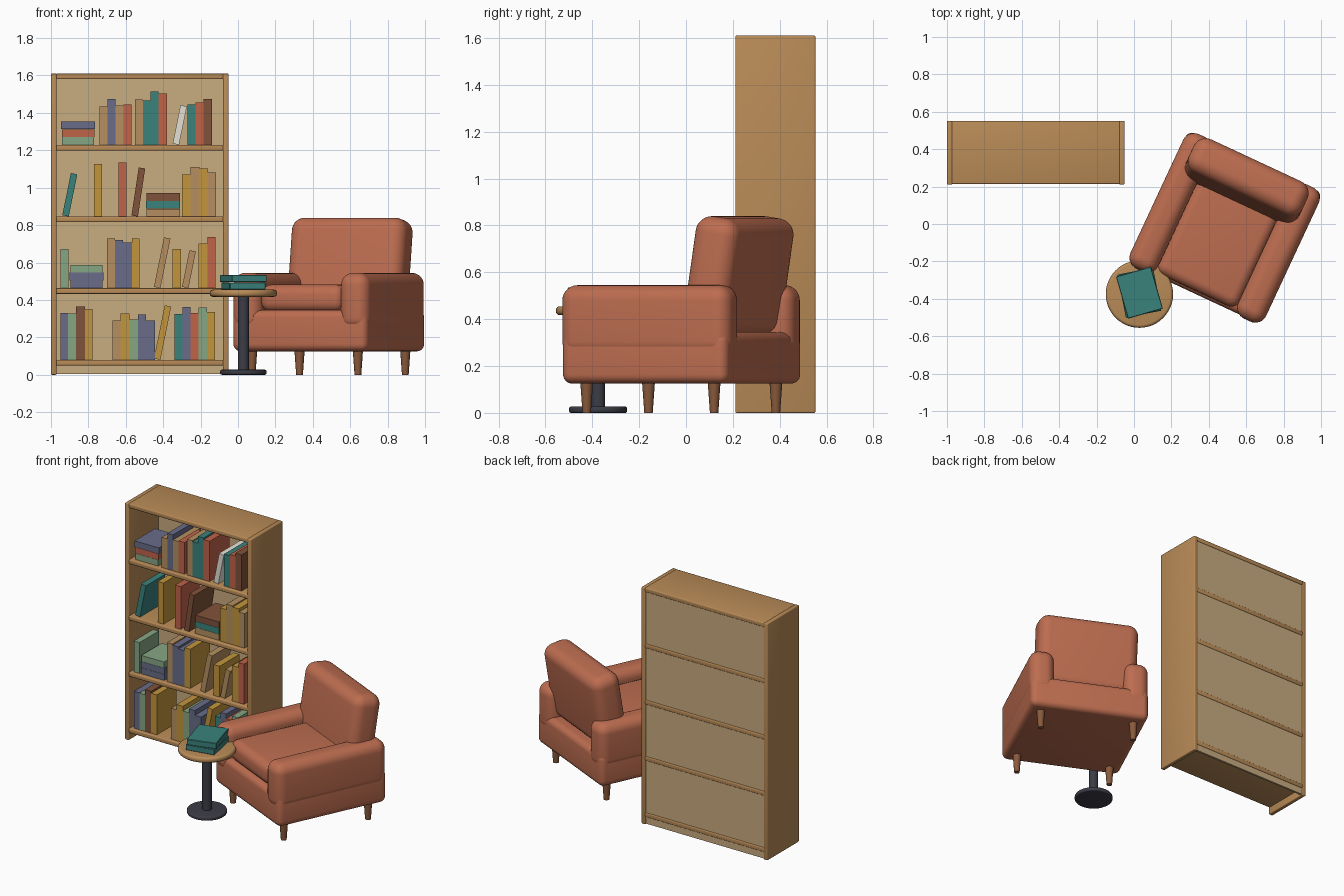
import bpy, bmesh, math, random
from mathutils import Matrix, Vector

if "Cube" in bpy.data.objects:
    bpy.data.objects.remove(bpy.data.objects["Cube"])

random.seed(4)
HEX = dict(wood='b98b57', panel='c9ac80', chair='bd6d50', leg='8a5a3c', metal='3c3c46',
           teal='3a827c', blue='686c88', tan='b58f60', red='c06349', brown='80523a',
           yellow='c2953c', green='86a684', white='e4e0d6')
MATS = {}


def mat(key):
    if key not in MATS:
        m = bpy.data.materials.new(key)
        rgb = [int(HEX[key][i:i + 2], 16) / 255 for i in (0, 2, 4)]
        m.diffuse_color = [((c + .055) / 1.055) ** 2.4 for c in rgb] + [1]
        m.use_nodes = True
        m.node_tree.nodes["Principled BSDF"].inputs["Base Color"].default_value = m.diffuse_color
        MATS[key] = m
    return MATS[key]


def finish(name, bm, colour, matrix, smooth):
    me = bpy.data.meshes.new(name)
    bm.to_mesh(me)
    bm.free()
    me.materials.append(mat(colour))
    ob = bpy.data.objects.new(name, me)
    bpy.context.collection.objects.link(ob)
    ob.matrix_world = matrix
    if smooth:
        bpy.ops.object.select_all(action='DESELECT')
        ob.select_set(True)
        bpy.context.view_layer.objects.active = ob
        bpy.ops.object.shade_smooth_by_angle(angle=math.radians(35))
    return ob


def box(name, lo, hi, colour, bevel=0, segs=3, matrix=Matrix()):
    """Box between two corners with rounded edges."""
    lo, hi = Vector(lo), Vector(hi)
    bm = bmesh.new()
    bmesh.ops.create_cube(bm, size=1)
    for v in bm.verts:
        v.co = Vector(a * b for a, b in zip(v.co, hi - lo)) + (lo + hi) / 2
    if bevel:
        bmesh.ops.bevel(bm, geom=bm.edges[:], offset=bevel, segments=segs,
                        profile=.5, affect='EDGES', clamp_overlap=True)
    return finish(name, bm, colour, matrix, bevel > 0)


def cone(name, x, y, z0, z1, r0, r1, colour, bevel=0, segs=48, matrix=Matrix()):
    """Upright disc, post or tapered leg."""
    bm = bmesh.new()
    bmesh.ops.create_cone(bm, cap_ends=True, segments=segs, radius1=r0, radius2=r1,
                          depth=z1 - z0, matrix=Matrix.Translation((x, y, (z0 + z1) / 2)))
    if bevel:
        rims = [e for e in bm.edges if abs(e.verts[0].co.z - e.verts[1].co.z) < 1e-5]
        bmesh.ops.bevel(bm, geom=rims, offset=bevel, segments=4, profile=.5, affect='EDGES')
    return finish(name, bm, colour, matrix, True)


def book_row(shelf, x, height, colours, lean=0):
    """Upright books side by side, each standing on its lower right edge."""
    for colour in colours.split():
        w = .035 if lean else random.uniform(.041, .047)
        h = height if lean or ' ' not in colours else height + random.uniform(-.025, .025)
        m = Matrix.Translation((x + w, 0, SHELVES[shelf])) @ Matrix.Rotation(lean, 4, 'Y')
        box('book', (-w, .237, 0), (0, .237 + random.uniform(.2, .24), h), colour, 0, 1, m)
        x += w


def book_stack(shelf, x, colours):
    for i, colour in enumerate(colours.split()):
        z = SHELVES[shelf] + i * .042
        w = .088 + random.uniform(-.003, .003)
        box('stacked_book', (x - w, .24, z), (x + w, .46, z + .041), colour)


# Bookcase: sides, top, shelves and a thin back
for name, x in (('left', -1), ('right', -.08)):
    box('bookcase_side_' + name, (x, .211, 0), (x + .03, .552, 1.61), 'wood', .006)
SHELVES = [.08 + .383 * i for i in range(4)]
for z in SHELVES + [1.61]:
    box('bookcase_top' if z > 1.5 else 'shelf', (-.975, .214, z - .03), (-.075, .551, z), 'wood', .006)
box('bookcase_back', (-.972, .532, .005), (-.078, .546, 1.6), 'panel')

# Books, bottom shelf first
book_row(0, -.95, .27, 'blue green brown yellow')
book_row(0, -.67, .23, 'tan yellow green blue blue')
book_row(0, -.45, .29, 'yellow', .2)
book_row(0, -.34, .26, 'teal blue red green yellow')
book_row(1, -.95, .21, 'green')
book_stack(1, -.81, 'blue blue green')
book_row(1, -.7, .26, 'tan blue blue yellow')
book_row(1, -.45, .27, 'tan', .2)
book_row(1, -.35, .21, 'yellow')
book_row(1, -.3, .2, 'tan', .2)
book_row(1, -.21, .26, 'yellow red')
book_row(2, -.94, .23, 'teal', .2)
book_row(2, -.77, .28, 'yellow')
book_row(2, -.64, .29, 'red')
book_row(2, -.57, .26, 'brown', .15)
book_stack(2, -.4, 'tan teal brown')
book_row(2, -.3, .25, 'yellow tan yellow tan')
book_stack(3, -.855, 'green red blue')
book_row(3, -.74, .23, 'tan blue tan red')
book_row(3, -.55, .26, 'tan teal teal red')
book_row(3, -.35, .21, 'white', .2)
book_row(3, -.27, .23, 'teal red brown')

# Side table with two books
TX, TY = .029, -.375
cone('table_foot', TX, TY, 0, .027, .124, .124, 'metal', .009)
cone('table_post', TX, TY, .02, .43, .03, .03, 'metal')
cone('table_top', TX, TY, .417, .455, .18, .18, 'wood', .016)
for z, turn in ((.455, 11), (.495, 16)):
    m = Matrix.Translation((TX, TY + .008, z)) @ Matrix.Rotation(math.radians(turn), 4, 'Z')
    box('table_book', (-.097, -.117, 0), (.097, .117, .039), 'teal', .003, 1, m)

# Armchair, turned 25 degrees
CH = Matrix.Translation((.485, -.02, 0)) @ Matrix.Rotation(math.radians(-25), 4, 'Z')
box('chair_base', (-.396, -.387, .125), (.396, .39, .345), 'chair', .04, 6, CH)
box('seat_cushion', (-.243, -.372, .335), (.243, .25, .482), 'chair', .055, 6, CH)
for s in (-1, 1):
    xs = sorted((s * .235, s * .4))
    box('chair_arm', (xs[0], -.397, .24), (xs[1], .395, .545), 'chair', .065, 8, CH)
    for y in (-.3, .3):
        cone('chair_leg', s * .312, y, 0, .14, .018, .028, 'leg', 0, 16, CH)
lean = CH @ Matrix.Translation((0, .27, .587)) @ Matrix.Rotation(-.155, 4, 'X')
box('chair_back', (-.335, -.1, -.25), (.335, .1, .25), 'chair', .07, 8, lean)
